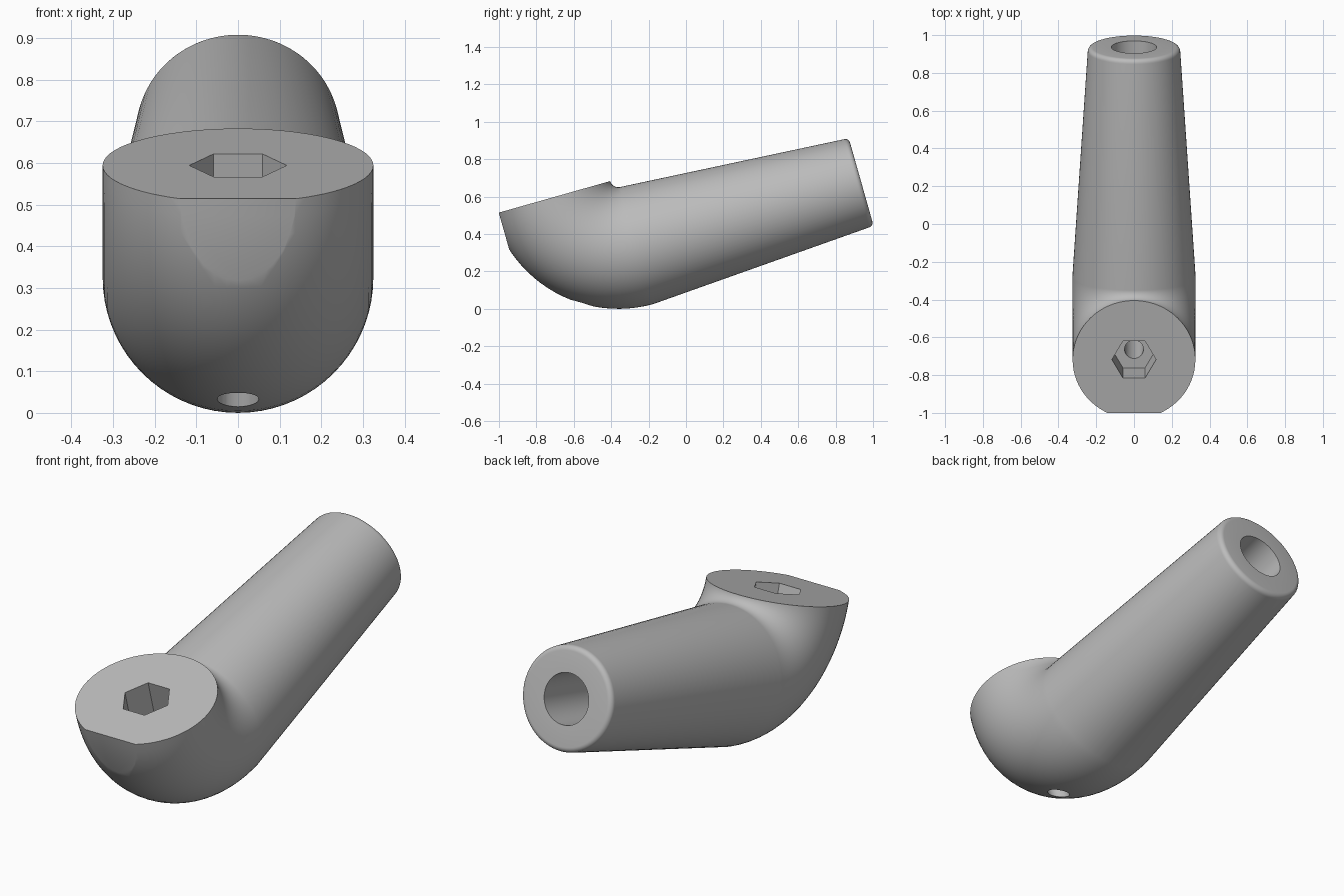
import bpy, bmesh
from math import sin, cos, pi, radians
from mathutils import Matrix

if "Cube" in bpy.data.objects:
    bpy.data.objects.remove(bpy.data.objects["Cube"], do_unlink=True)

BEND, RADIUS, TIP, LENGTH = 0.37, 0.325, 0.245, 1.245
BORE, BORE_DEPTH, FILLET = 0.12, 0.9, 0.025
SEGS, STEPS = 72, 24

grey = bpy.data.materials.new("plain grey")
grey.use_nodes = True
grey.diffuse_color = (0.5, 0.5, 0.5, 1)
grey.node_tree.nodes["Principled BSDF"].inputs["Base Color"].default_value = (0.5, 0.5, 0.5, 1)


def finish(bm, name):
    bmesh.ops.recalc_face_normals(bm, faces=bm.faces)
    mesh = bpy.data.meshes.new(name)
    bm.to_mesh(mesh)
    bm.free()
    mesh.materials.append(grey)
    obj = bpy.data.objects.new(name, mesh)
    bpy.context.collection.objects.link(obj)
    return obj


def loft(name, rings):
    """Skin rings of points and close both ends."""
    bm = bmesh.new()
    loops = [[bm.verts.new(p) for p in ring] for ring in rings]
    for a, b in zip(loops, loops[1:]):
        n = len(a)
        for i in range(n):
            j = (i + 1) % n
            bm.faces.new((a[i], a[j], b[j], b[i]))
    bm.faces.new(loops[0])
    bm.faces.new(loops[-1])
    return finish(bm, name)


def ring(r, along=0.0, t=0.0):
    """Circle round the pipe path, t turning it through the bend."""
    pts = []
    for i in range(SEGS):
        p = 2 * pi * i / SEGS
        d = BEND + r * sin(p)
        pts.append((r * cos(p), along - d * sin(t), -d * cos(t)))
    return pts


def prism(name, sides, r, low, high):
    """Upright cutter on the axis of the flat face."""
    return loft(name, [[(r * cos(2 * pi * i / sides), -BEND + r * sin(2 * pi * i / sides), z)
                        for i in range(sides)] for z in (low, high)])


# Handle with blind bore and rounded tip, then the elbow up to the flat face
rings = [ring(BORE, LENGTH - BORE_DEPTH), ring(BORE, LENGTH)]
for k in range(7):
    a = pi / 2 * k / 6
    rings.append(ring(TIP - FILLET + FILLET * sin(a), LENGTH - FILLET + FILLET * cos(a)))
rings += [ring(RADIUS, 0, pi / 2 * k / STEPS) for k in range(STEPS + 1)]
body = loft("angled_handle", rings)

# Cutters: hexagonal nut pocket, bolt hole and front flat
bm = bmesh.new()
bmesh.ops.create_cube(bm, size=1, matrix=Matrix.Translation((0, -1.164, 0)))
cutters = [prism("nut_pocket", 6, 0.117, -0.2, 0.1),
           prism("bolt_hole", 32, 0.05, -0.8, 0.1),
           finish(bm, "front_flat")]

bpy.context.view_layer.objects.active = body
for cutter in cutters:
    cutter.hide_render = True
    mod = body.modifiers.new(cutter.name, "BOOLEAN")
    mod.operation = "DIFFERENCE"
    mod.solver = "EXACT"
    mod.object = cutter
    bpy.ops.object.modifier_apply(modifier=mod.name)
    bpy.data.objects.remove(cutter, do_unlink=True)

# Tilt into place and smooth
body.data.transform(Matrix.Translation((0, -0.362, 0.695)) @ Matrix.Rotation(radians(15.8), 4, "X"))
bpy.ops.object.select_all(action="DESELECT")
body.select_set(True)
bpy.ops.object.shade_smooth_by_angle(angle=radians(30))
